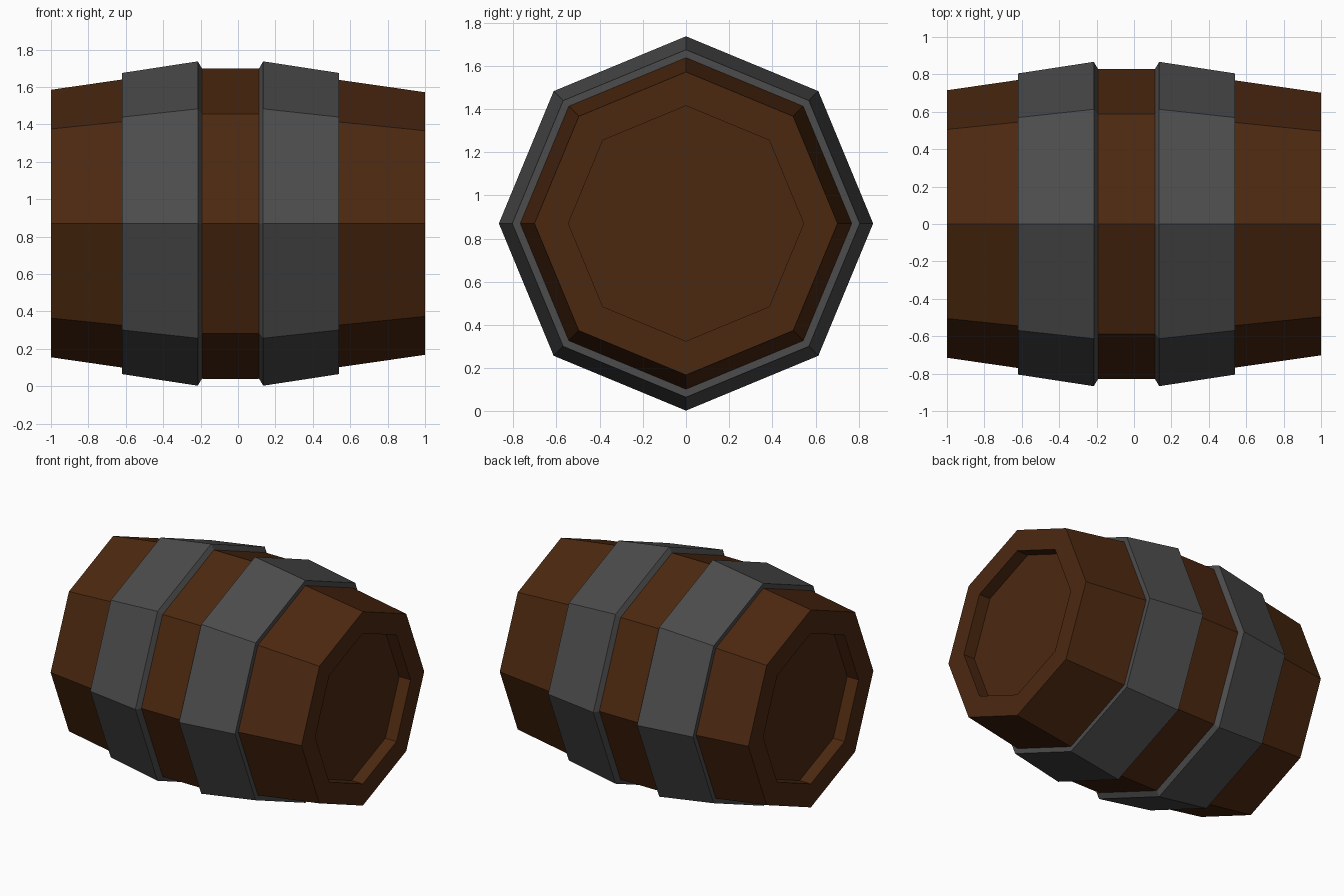
import bpy, math

if "Cube" in bpy.data.objects:
    bpy.data.objects.remove(bpy.data.objects["Cube"])

SIDES, CZ = 8, 0.87


def material(name, rgb):
    m = bpy.data.materials.new(name)
    m.diffuse_color = (*rgb, 1)
    m.use_nodes = True
    m.node_tree.nodes["Principled BSDF"].inputs["Base Color"].default_value = m.diffuse_color
    return m


wood = material("dark_wood", (0.072, 0.021, 0.005))
iron = material("dark_iron", (0.072, 0.072, 0.072))


def lathe(name, profile, mat, closed):
    """Spin (x, radius) points around the x axis in eight flat sides."""
    n = len(profile)
    verts = [(x, r * math.sin(a), CZ + r * math.cos(a))
             for x, r in profile
             for a in [2 * math.pi * k / SIDES for k in range(SIDES)]]
    faces = []
    for i in range(n if closed else n - 1):
        a, b = i * SIDES, (i + 1) % n * SIDES
        for k in range(SIDES):
            j = (k + 1) % SIDES
            faces.append((a + k, a + j, b + j, b + k))
    if not closed:
        faces.append(tuple(reversed(range(SIDES))))
        faces.append(tuple(range((n - 1) * SIDES, n * SIDES)))
    mesh = bpy.data.meshes.new(name)
    mesh.from_pydata(verts, [], faces)
    mesh.materials.append(mat)
    obj = bpy.data.objects.new(name, mesh)
    bpy.context.collection.objects.link(obj)
    # consistent outward normals
    import bmesh
    bm = bmesh.new()
    bm.from_mesh(mesh)
    bmesh.ops.recalc_face_normals(bm, faces=bm.faces)
    bm.to_mesh(mesh)
    bm.free()
    return obj


# Bulging wooden body with a recessed lid at each end
lathe("barrel_body", [(-0.91, 0.545), (-1, 0.545), (-1, 0.715), (-0.62, 0.77),
                      (-0.19, 0.83), (0.11, 0.83), (0.54, 0.768),
                      (1, 0.702), (1, 0.545), (0.91, 0.545)], wood, False)

# Two iron hoops, sloped outside and bevelled towards the middle
lathe("left_hoop", [(-0.62, 0.75), (-0.62, 0.805), (-0.215, 0.867),
                    (-0.19, 0.825), (-0.215, 0.80)], iron, True)
lathe("right_hoop", [(0.54, 0.75), (0.54, 0.805), (0.135, 0.867),
                     (0.11, 0.825), (0.135, 0.80)], iron, True)
